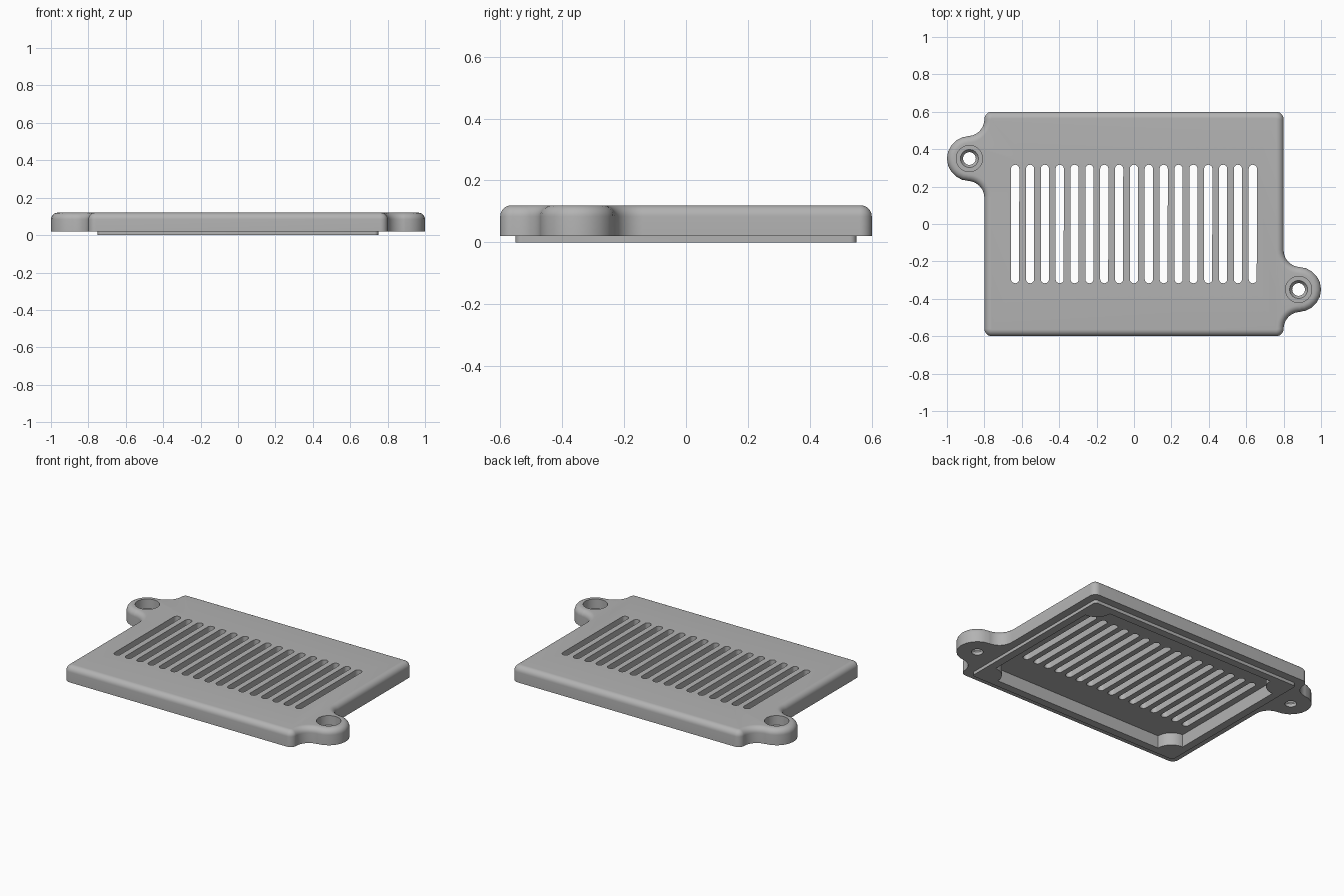
import bpy, bmesh
from math import sin, cos, pi, radians

if "Cube" in bpy.data.objects:
    bpy.data.objects.remove(bpy.data.objects["Cube"], do_unlink=True)

grey = bpy.data.materials.new("plain grey")
grey.use_nodes = True
grey.diffuse_color = (0.45, 0.45, 0.45, 1)
grey.node_tree.nodes["Principled BSDF"].inputs["Base Color"].default_value = grey.diffuse_color

CORNER, FILLET = 0.04, 0.036
BOTTOM, TOP, CEILING = 0.02, 0.12, 0.08
EAR_X, EAR_Y, EAR_R, BLEND = 0.88, -0.35, 0.12, 0.09


def outline(arcs, inset=0.0, steps=10):
    """Points along (cx, cy, radius, start, end) arcs; clockwise arcs are hollows."""
    pts = []
    for cx, cy, r, a, b in arcs:
        r += -inset if b > a else inset
        for i in range(steps + 1):
            t = radians(a + (b - a) * i / steps)
            p = (cx + r * cos(t), cy + r * sin(t))
            if not pts or abs(p[0] - pts[-1][0]) + abs(p[1] - pts[-1][1]) > 1e-5:
                pts.append(p)
    return pts


def twice(arcs):
    """Add the same arcs turned half way round the centre."""
    return arcs + [(-x, -y, r, a + 180, b + 180) for x, y, r, a, b in arcs]


def loft(name, rings):
    """Closed solid through (points, z) rings stacked upwards."""
    bm = bmesh.new()
    loops = [[bm.verts.new((x, y, z)) for x, y in pts] for pts, z in rings]
    for low, high in zip(loops, loops[1:]):
        for i in range(len(low)):
            j = (i + 1) % len(low)
            bm.faces.new((low[i], low[j], high[j], high[i]))
    bm.faces.new(loops[0][::-1])
    bm.faces.new(loops[-1])
    mesh = bpy.data.meshes.new(name)
    bm.to_mesh(mesh)
    bm.free()
    mesh.materials.append(grey)
    obj = bpy.data.objects.new(name, mesh)
    bpy.context.collection.objects.link(obj)
    return obj


def combine(target, tool, operation):
    """Apply a boolean and discard the tool."""
    bpy.context.view_layer.objects.active = target
    mod = target.modifiers.new("cut", "BOOLEAN")
    mod.operation, mod.solver, mod.object = operation, "EXACT", tool
    bpy.ops.object.modifier_apply(modifier=mod.name)
    bpy.data.objects.remove(tool, do_unlink=True)


def circle(x, y, r):
    return outline([(x, y, r, 0, 352.5)], steps=47)


# Cover plate with two mounting ears, rounded over at the top edge
reach = EAR_R + BLEND
cover_arcs = twice([
    (0.8 - CORNER, -0.6 + CORNER, CORNER, -90, 0),
    (0.8 + BLEND, EAR_Y - reach, BLEND, 180, 90),
    (EAR_X, EAR_Y, EAR_R, -90, 90),
    (0.8 + BLEND, EAR_Y + reach, BLEND, 270, 180),
    (0.8 - CORNER, 0.6 - CORNER, CORNER, 0, 90)])
rings = [(outline(cover_arcs), BOTTOM)]
for i in range(9):
    t = i / 8 * pi / 2
    rings.append((outline(cover_arcs, FILLET * (1 - cos(t))), TOP - FILLET * (1 - sin(t))))
cover = loft("vent_cover", rings)

# Locating lip under the plate
lip_pts = outline(twice([(0.73, -0.53, 0.02, -90, 0), (0.73, 0.53, 0.02, 0, 90)]))
combine(cover, loft("lip", [(lip_pts, 0), (lip_pts, 0.05)]), "UNION")

# Recess with a round boss left standing in each corner
recess_pts = outline(twice([(0.7, -0.5, 0.1, 180, 90), (0.7, 0.5, 0.1, 270, 180)]))
combine(cover, loft("recess", [(recess_pts, -0.05), (recess_pts, CEILING)]), "DIFFERENCE")

# Row of round-ended vent slots
for i in range(-8, 9):
    x = i * 0.0794
    slot = outline([(x, 0.295, 0.022, 0, 180), (x, -0.295, 0.022, 180, 360)])[:-1]
    combine(cover, loft("slot", [(slot, 0.05), (slot, 0.2)]), "DIFFERENCE")

# Stepped screw holes through the ears
for side in (1, -1):
    x, y = side * EAR_X, side * EAR_Y
    profile = [(0.034, -0.05), (0.034, 0.04), (0.048, 0.06), (0.07, 0.06), (0.07, 0.2)]
    hole = loft("screw_hole", [(circle(x, y, r), z) for r, z in profile])
    combine(cover, hole, "DIFFERENCE")

# Smooth fillets with crisp edges
bpy.ops.object.select_all(action="DESELECT")
cover.select_set(True)
bpy.context.view_layer.objects.active = cover
bpy.ops.object.shade_smooth_by_angle(angle=radians(30))
